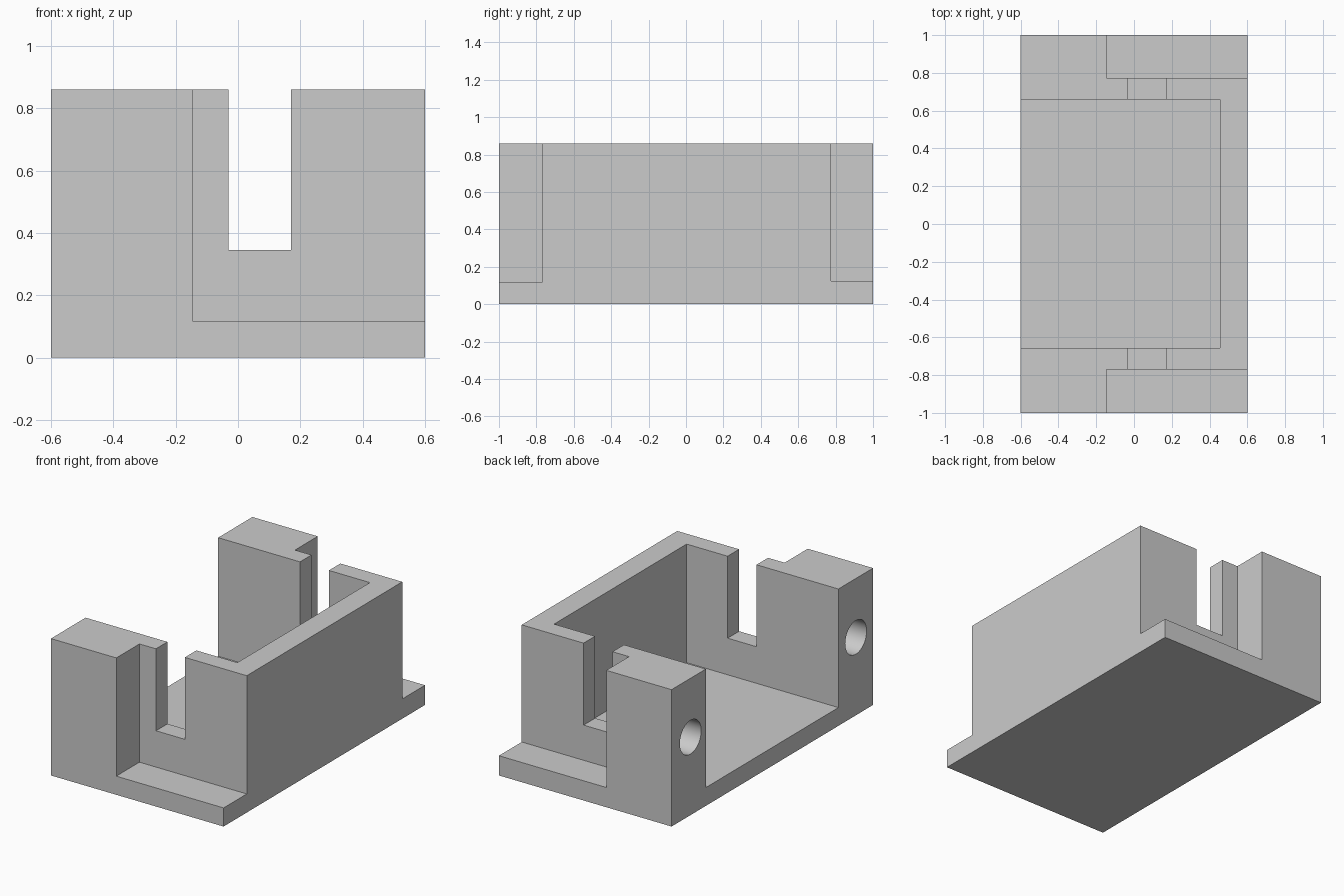
import bpy
import math

if "Cube" in bpy.data.objects:
    bpy.data.objects.remove(bpy.data.objects["Cube"], do_unlink=True)


def make_material(name, color):
    mat = bpy.data.materials.new(name)
    mat.use_nodes = True
    mat.diffuse_color = color
    mat.node_tree.nodes["Principled BSDF"].inputs["Base Color"].default_value = color
    return mat


def box(name, low, high):
    """Axis-aligned box between two corners."""
    centre = [(a + b) / 2 for a, b in zip(low, high)]
    bpy.ops.mesh.primitive_cube_add(size=1, location=centre)
    obj = bpy.context.object
    obj.name = name
    obj.scale = [b - a for a, b in zip(low, high)]
    bpy.ops.object.transform_apply(location=True, rotation=True, scale=True)
    return obj


def cut(body, cutter):
    """Subtract the cutter from the body, then discard it."""
    cutter.hide_render = True
    mod = body.modifiers.new("cut", "BOOLEAN")
    mod.operation = "DIFFERENCE"
    mod.solver = "EXACT"
    mod.object = cutter
    bpy.context.view_layer.objects.active = body
    bpy.ops.object.modifier_apply(modifier=mod.name)
    bpy.data.objects.remove(cutter, do_unlink=True)


HEIGHT = 0.86
OVER = 1.2      # cutters reach past the outer faces
TOP = 1.0

# Solid block for the bracket
bracket = box("motor_bracket", (-0.6, -1, 0), (0.6, 1, HEIGHT))

# Main pocket, open at the top and on one long side
cut(bracket, box("pocket_cutter", (-OVER, -0.656, 0.115), (0.455, 0.66, TOP)))

# Mounting ledges at both ends
cut(bracket, box("front_ledge_cutter", (-0.146, -OVER, 0.117), (OVER, -0.77, TOP)))
cut(bracket, box("back_ledge_cutter", (-0.146, 0.774, 0.124), (OVER, OVER, TOP)))

# Shaft slots through both end walls
cut(bracket, box("slot_cutter", (-0.031, -OVER, 0.345), (0.17, OVER, TOP)))

# Blind screw holes in the two corner posts
for y in (-0.83, 0.812):
    bpy.ops.mesh.primitive_cylinder_add(
        vertices=48, radius=0.106, depth=0.6,
        location=(-0.6, y, 0.49), rotation=(0, math.pi / 2, 0))
    cut(bracket, bpy.context.object)

# Finish: one grey, smooth hole walls with sharp edges
bracket.data.materials.clear()
bracket.data.materials.append(make_material("plain grey", (0.6, 0.6, 0.6, 1)))
bpy.ops.object.select_all(action="DESELECT")
bracket.select_set(True)
bpy.context.view_layer.objects.active = bracket
bpy.ops.object.shade_smooth_by_angle(angle=math.radians(30))
